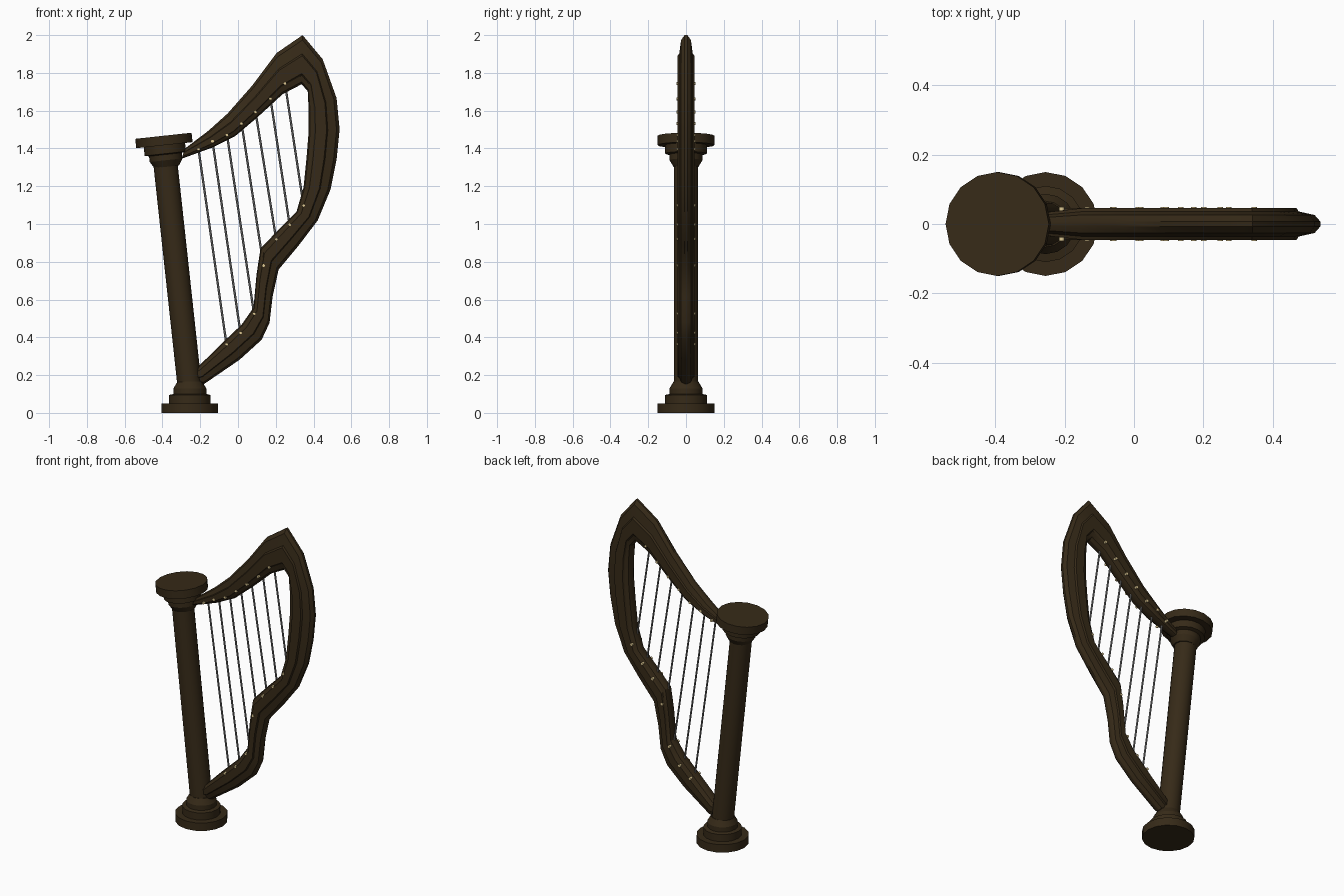
import bpy, bmesh, math
from mathutils import Vector, Matrix

if "Cube" in bpy.data.objects:
    bpy.data.objects.remove(bpy.data.objects["Cube"])


def material(name, rgb):
    m = bpy.data.materials.new(name)
    m.diffuse_color = (*rgb, 1)
    m.use_nodes = True
    m.node_tree.nodes["Principled BSDF"].inputs["Base Color"].default_value = m.diffuse_color
    return m


WOOD = material("dark_wood", (0.037, 0.023, 0.009))
STEEL = material("string_metal", (0.22, 0.22, 0.22))
BRASS = material("peg_brass", (0.75, 0.6, 0.3))


def finish(name, bm, mat, smooth=28):
    bmesh.ops.recalc_face_normals(bm, faces=bm.faces)
    me = bpy.data.meshes.new(name)
    bm.to_mesh(me)
    bm.free()
    ob = bpy.data.objects.new(name, me)
    bpy.context.collection.objects.link(ob)
    me.materials.append(mat)
    bpy.ops.object.select_all(action='DESELECT')
    ob.select_set(True)
    bpy.context.view_layer.objects.active = ob
    bpy.ops.object.shade_smooth_by_angle(angle=math.radians(smooth))
    return ob


def skin(name, rings, mat):
    """Join closed rings of points into a capped solid."""
    bm = bmesh.new()
    vs = [[bm.verts.new(p) for p in r] for r in rings]
    n = len(vs[0])
    for a, b in zip(vs, vs[1:]):
        for i in range(n):
            j = (i + 1) % n
            bm.faces.new((a[i], a[j], b[j], b[i]))
    bm.faces.new(vs[0][::-1])
    bm.faces.new(vs[-1])
    return finish(name, bm, mat)


def lathe(name, profile, origin, tilt, mat, sides=16):
    """Turn (radius, height) pairs about an axis leaning in the xz plane."""
    place = Matrix.Translation(origin) @ Matrix.Rotation(tilt, 4, 'Y')
    rings = [[place @ Vector((r * math.cos(k * math.tau / sides),
                              r * math.sin(k * math.tau / sides), h))
              for k in range(sides)] for r, h in profile]
    return skin(name, rings, mat)


def rod(name, a, b, r, mat, sides):
    a, b = Vector(a), Vector(b)
    d = b - a
    bm = bmesh.new()
    m = Matrix.Translation((a + b) / 2) @ d.to_track_quat('Z', 'Y').to_matrix().to_4x4()
    bmesh.ops.create_cone(bm, cap_ends=True, segments=sides, radius1=r,
                          radius2=r, depth=d.length, matrix=m)
    return finish(name, bm, mat, 50)


# Column base, leaning shaft and capital
steps = [(0.15, 0), (0.15, 0.05), (0.11, 0.05), (0.11, 0.095), (0.087, 0.1),
         (0.087, 0.13), (0.066, 0.165)]
LEAN = math.radians(-6.2)
foot, top = Vector((-0.255, 0, 0.13)), Vector((-0.395, 0, 1.467))
lathe("column_base", steps, (-0.255, 0, 0), 0, WOOD)
lathe("column_shaft", [(0.064, 0), (0.064, (top - foot).length - 0.1)], foot, LEAN, WOOD)
lathe("column_capital", [(r, -h) for r, h in steps], top, LEAN, WOOD)

# Curved frame: outer and inner outline points (x, z)
frame = [
    ((-.28, 1.40), (-.30, 1.345)), ((-.155, 1.495), (-.135, 1.405)),
    ((-.055, 1.585), (-.015, 1.465)), ((.077, 1.735), (.103, 1.565)),
    ((.204, 1.905), (.236, 1.687)), ((.342, 2.0), (.337, 1.74)),
    ((.448, 1.873), (.369, 1.703)), ((.522, 1.666), (.374, 1.607)),
    ((.538, 1.50), (.374, 1.49)), ((.522, 1.342), (.363, 1.353)),
    ((.490, 1.183), (.347, 1.194)), ((.422, 1.019), (.310, 1.066)),
    ((.321, .886), (.220, .976)), ((.215, .759), (.119, .870)),
    ((.183, .615), (.098, .732)), ((.167, .477), (.082, .557)),
    ((.125, .387), (.019, .467)), ((.008, .281), (-.088, .366)),
    ((-.178, .154), (-.205, .25)), ((-.235, .15), (-.245, .22))]
# Cross-section: fraction from outer to inner edge, half thickness
section = [(0, .007), (.1, .026), (.38, .036), (.42, .046), (.78, .046),
           (.82, .037), (.95, .028), (1, .01)]
loop = [(t, -y) for t, y in section] + [(t, y) for t, y in reversed(section)]
rings = []
for i, (o, n) in enumerate(frame):
    s = 0.65 if i in (0, len(frame) - 1) else 1
    rings.append([(o[0] + (n[0] - o[0]) * t, y * s, o[1] + (n[1] - o[1]) * t)
                  for t, y in loop])
skin("curved_frame", rings, WOOD)

# Strings with a peg through the frame at each end
upper = [(-.209, 1.396), (-.135, 1.438), (-.058, 1.47), (.019, 1.531),
         (.093, 1.592), (.172, 1.663), (.249, 1.743)]
lower = [(-.061, .363), (.013, .424), (.085, .525), (.135, .78),
         (.202, .92), (.273, .997), (.347, 1.098)]
for k, (u, w) in enumerate(zip(upper, lower), 1):
    rod(f"string_{k}", (u[0], 0, u[1]), (w[0], 0, w[1]), 0.006, STEEL, 6)
    for label, (x, z) in (("upper", u), ("lower", w)):
        rod(f"{label}_peg_{k}", (x, -0.049, z), (x, 0.049, z), 0.008, BRASS, 8)
